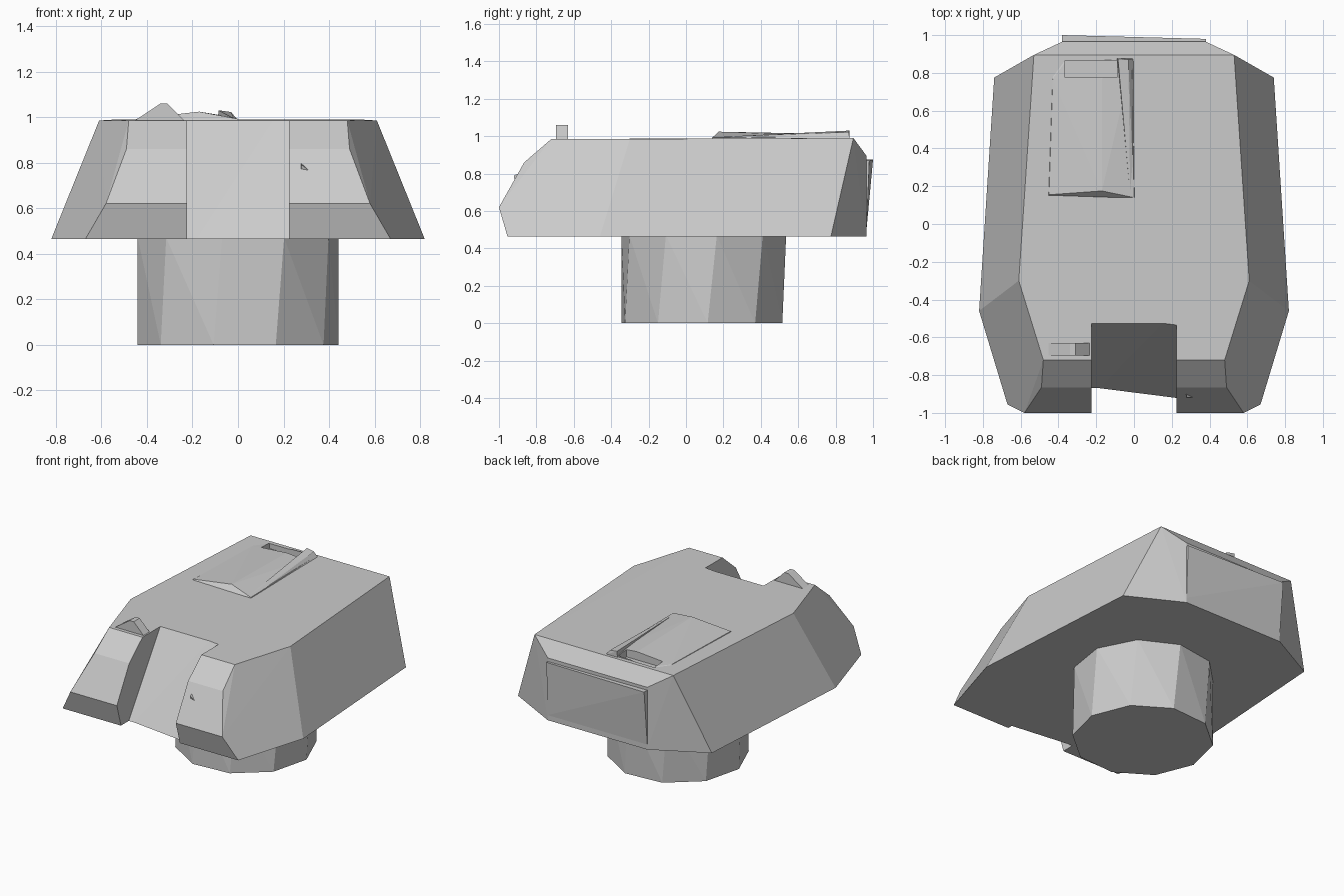
import bpy, bmesh
from math import sin, cos, radians

if "Cube" in bpy.data.objects:
    bpy.data.objects.remove(bpy.data.objects["Cube"])


def hull_object(name, points):
    """Convex solid around a few corner points."""
    bm = bmesh.new()
    for p in points:
        bm.verts.new(p)
    res = bmesh.ops.convex_hull(bm, input=bm.verts[:])
    loose = [v for v in bm.verts if not v.link_faces]
    bmesh.ops.delete(bm, geom=loose, context='VERTS')
    bmesh.ops.dissolve_limit(bm, angle_limit=radians(0.5), verts=bm.verts[:], edges=bm.edges[:])
    bmesh.ops.recalc_face_normals(bm, faces=bm.faces[:])
    mesh = bpy.data.meshes.new(name)
    bm.to_mesh(mesh)
    bm.free()
    ob = bpy.data.objects.new(name, mesh)
    bpy.context.collection.objects.link(ob)
    return ob


def box_points(x0, x1, y0, y1, z0, z1):
    return [(x, y, z) for x in (x0, x1) for y in (y0, y1) for z in (z0, z1)]


def cut(target, cutter):
    cutter.hide_render = True
    mod = target.modifiers.new("cut", 'BOOLEAN')
    mod.operation = 'DIFFERENCE'
    mod.solver = 'EXACT'
    mod.object = cutter
    bpy.context.view_layer.objects.active = target
    bpy.ops.object.modifier_apply(modifier=mod.name)
    bpy.data.objects.remove(cutter)


# Turret shell: right half corners, mirrored
half = [
    (0.67, -0.955, 0.465), (0.82, -0.46, 0.465), (0.74, 0.775, 0.465), (0.38, 0.965, 0.465),
    (0.58, -1.0, 0.62), (0.49, -0.865, 0.86), (0.38, 0.965, 0.895),
    (0.48, -0.72, 0.985), (0.61, -0.30, 0.985), (0.53, 0.895, 0.99),
]
shell = hull_object("turret_shell", half + [(-x, y, z) for x, y, z in half])

# Sloping gun slot between the front cheeks
slot = [(x, y, z) for x, yb in ((-0.225, -0.912), (0.225, -0.969))
        for y, z in ((-0.45, 1.1), (yb, 0.4), (-1.2, 0.4), (-1.2, 1.1))]
cut(shell, hull_object("slot_cutter", slot))

# Turret ring: ten slightly twisted sides
ring = []
for z, r, yc, turn in ((0.0, 0.443, 0.085, 4), (0.47, 0.446, 0.095, 9)):
    for i in range(10):
        a = radians(turn + 36 * i)
        ring.append((r * cos(a), yc + r * sin(a), z))
hull_object("turret_ring", ring)

# Roof hatch: shallow crowned plate with a ramped front
hatch = hull_object("roof_hatch", [
    (-0.46, 0.14, 0.97), (0.01, 0.135, 0.97), (-0.42, 0.86, 0.97), (-0.01, 0.875, 0.97),
    (-0.45, 0.155, 0.992), (0.0, 0.14, 0.992), (-0.17, 0.175, 1.024),
    (-0.43, 0.77, 0.992), (-0.01, 0.87, 0.997), (-0.17, 0.77, 1.012), (-0.36, 0.86, 0.994),
])

# Sunken pocket at the rear of the hatch
pocket = box_points(-0.365, -0.09, 0.775, 0.865, 0.955, 1.1)
cut(hatch, hull_object("pocket_cutter_a", pocket))
cut(shell, hull_object("pocket_cutter_b", pocket))

# Thin ridge along the hatch's right edge
hull_object("hatch_ridge", [
    (0.0, 0.14, 0.985), (-0.02, 0.15, 0.995), (0.0, 0.875, 0.985), (-0.09, 0.875, 0.985),
    (-0.085, 0.875, 1.03), (-0.03, 0.87, 1.022),
])

# Small sight housing above the left cheek
hull_object("sight_housing", [(x, y, z) for y in (-0.695, -0.63)
                              for x, z in ((-0.46, 0.98), (-0.34, 1.06), (-0.31, 1.06), (-0.23, 0.98))])

# Rear plate: wedge leaning out of the back wall
hull_object("rear_plate", [
    (-0.38, 0.95, 0.875), (0.38, 0.95, 0.87), (-0.38, 1.0, 0.875), (0.38, 0.98, 0.87),
    (-0.38, 0.965, 0.5), (0.38, 0.965, 0.5), (0.38, 0.95, 0.5), (-0.38, 0.95, 0.5),
])

# Two tiny studs on the right cheek
for n, tri in enumerate((((0.27, 0.81), (0.275, 0.75), (0.315, 0.765)),
                         ((0.33, 0.83), (0.36, 0.775), (0.30, 0.77)))):
    pts = [(x, -1.0 + (z - 0.62) * 0.5625 + 0.02, z) for x, z in tri]
    x, z = tri[n]
    hull_object(f"cheek_stud_{n + 1}", pts + [(x + 0.01, -0.92, z - 0.02), (tri[2][0], -0.917, tri[2][1] - 0.002)])
